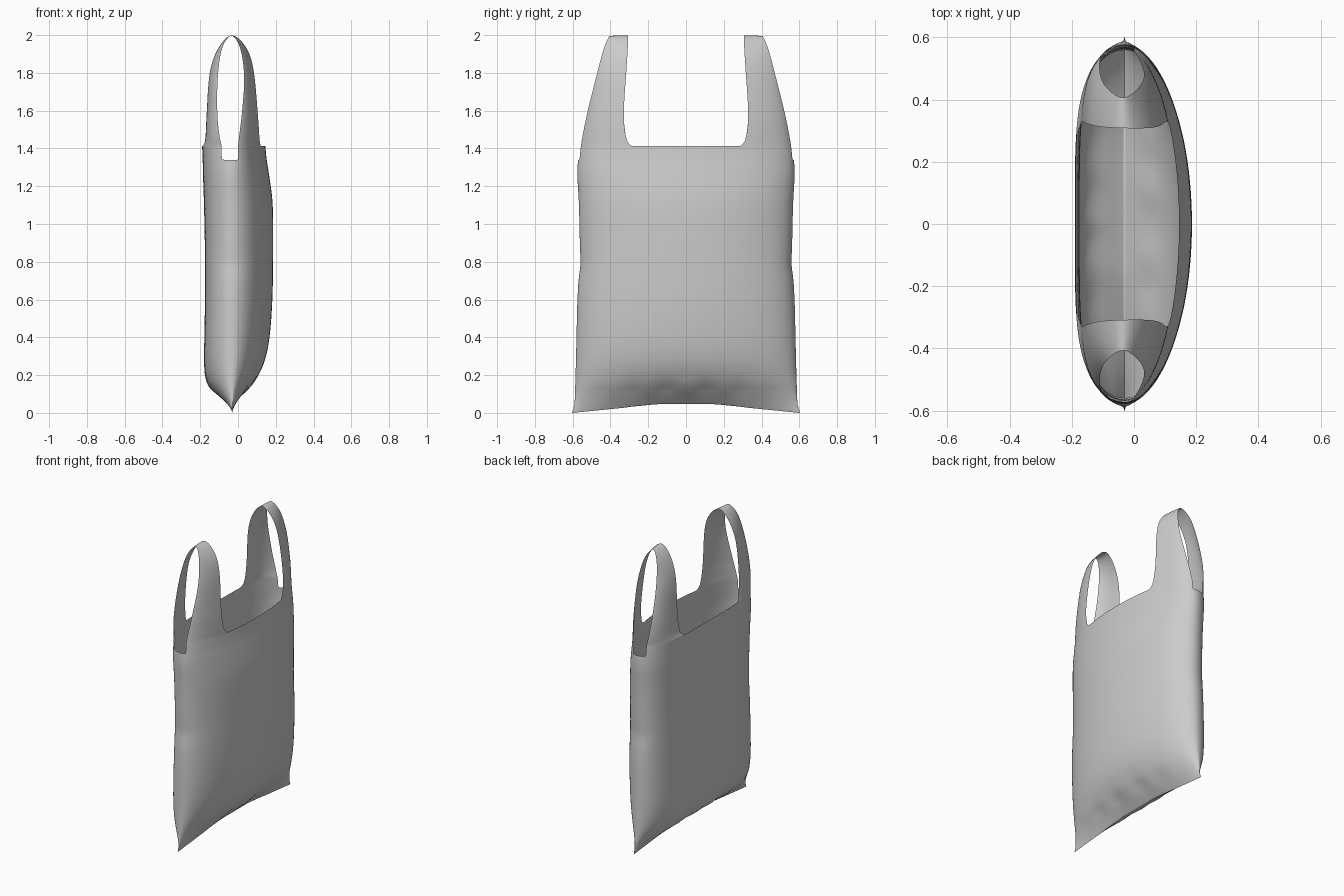
import bpy, bmesh, math
from mathutils import Vector

if "Cube" in bpy.data.objects:
    bpy.data.objects.remove(bpy.data.objects["Cube"])

CX = -0.03           # x of the side seam
Q_SLOT = {-1: 0.155, 1: 0.11}   # half width of the side slot, as ring parameter
Q_LIP = 0.66         # ring parameter where the strap meets the lip
N_LIP, N_STRAP, N_SLOT = 10, 12, 4


def spline(pts, sub):
    """Catmull-Rom through tuples of any length."""
    out = []
    for i in range(len(pts) - 1):
        a, b, c, d = (pts[max(0, min(len(pts) - 1, i + k))] for k in (-1, 0, 1, 2))
        for s in range(sub):
            t = s / sub
            out.append([0.5 * (2 * q + (r - p) * t + (2 * p - 5 * q + 4 * r - w) * t * t
                               + (3 * q - p - 3 * r + w) * t ** 3)
                        for p, q, r, w in zip(a, b, c, d)])
    return out + [list(pts[-1])]


def body_point(row, side, q):
    """Point on the bag wall; q = 0 at the end seam, 1 at mid-width."""
    z, w, dl, dr, n = row
    f = math.cos(q * math.pi / 2)
    if q > 0.9999:
        f = 0.0
    h = math.sqrt(max(0.0, 1 - f ** (n if side < 0 else 2)))
    x = CX + side * max(0, dl if side < 0 else dr) * h
    y = w * f
    # bottom seam arches up in the middle
    arch = 0.045 * max(0, min(1, (0.6 - y) / 0.45)) * max(0, 1 - z / 0.3) ** 2
    # soft creases above the seam and a dent at the end
    x += side * h * 0.006 * math.sin(y * 34 + side) * math.exp(-((z - 0.11) / 0.05) ** 2) * (1 - f)
    y -= 0.010 * math.exp(-((z - 0.8) / 0.04) ** 2) * math.exp(-(q / 0.25) ** 2)
    return Vector((x, y, z + arch))


# wall sections: z, half width, left depth, right depth, left squareness
SECTIONS = [(0, .605, 0, 0, 2), (.04, .592, .045, .03, 2.2), (.1, .588, .105, .075, 2.6),
            (.17, .586, .14, .125, 3.2), (.27, .583, .15, .17, 4), (.4, .58, .148, .197, 4.5),
            (.6, .575, .145, .212, 4.5), (.85, .563, .145, .216, 4.5), (1.1, .567, .15, .214, 4.5),
            (1.25, .575, .155, .196, 4.5), (1.34, .572, .157, .182, 4.5), (1.412, .565, .16, .175, 4.5)]
SUB = 4
rows = spline(SECTIONS, SUB)
slot_row = (len(SECTIONS) - 2) * SUB

# ring columns from left middle, round the +y end, to right middle
def side_columns(side):
    qs = Q_SLOT[side]
    cols = [1 + (Q_LIP - 1) * i / N_LIP for i in range(N_LIP)]
    cols += [Q_LIP + (qs - Q_LIP) * i / N_STRAP for i in range(N_STRAP)]
    cols += [qs * (1 - i / N_SLOT) for i in range(N_SLOT)]
    return [(side, q) for q in cols]

left, right = side_columns(-1), side_columns(1)
columns = left + [(1, 0.0)] + right[::-1]
tip = len(left)

bm = bmesh.new()


def add_grid(points, skip=lambda i, j: False):
    vs = [[bm.verts.new(p) for p in r] for r in points]
    for i in range(len(vs) - 1):
        for j in range(len(vs[0]) - 1):
            if not skip(i, j):
                bm.faces.new((vs[i][j], vs[i + 1][j], vs[i + 1][j + 1], vs[i][j + 1]))


# bag wall with the end slot left open
add_grid([[body_point(r, s, q) for s, q in columns] for r in rows],
         lambda i, j: i >= slot_row and tip - N_SLOT <= j < tip + N_SLOT)

# strap: edge curves from left lip, over the top, to right lip
top = rows[-1]


def base(side, w):
    return body_point(top, side, Q_LIP + (Q_SLOT[side] - Q_LIP) * w)


inner = [tuple(base(-1, 0)), (-.173, .315, 1.45), (-.166, .33, 1.58), (-.15, .322, 1.8),
         (-.105, .312, 1.93), (-.035, .308, 2.0), (.04, .308, 1.94), (.082, .315, 1.82),
         (.105, .33, 1.58), (.114, .315, 1.45), tuple(base(1, 0))]
outer = [tuple(base(-1, 1)), (-.1, .543, 1.48), (-.11, .52, 1.6), (-.107, .475, 1.78),
         (-.085, .435, 1.93), (-.035, .405, 1.998), (.012, .435, 1.93), (.033, .475, 1.78),
         (.022, .52, 1.6), (.008, .545, 1.48), tuple(base(1, 1))]
ei, eo = spline(inner, 4), spline(outer, 4)
strap = []
for k, (a, b) in enumerate(zip(ei, eo)):
    a, b = Vector(a), Vector(b)
    t = 2 * k / (len(ei) - 1) - 1
    side = -1 if t < 0 else 1
    line = []
    for i in range(N_STRAP + 1):
        w = i / N_STRAP
        bulge = base(side, w) - base(side, 0).lerp(base(side, 1), w)
        line.append(a.lerp(b, w) + bulge * abs(t))
    strap.append(line)
add_grid(strap)

bmesh.ops.remove_doubles(bm, verts=bm.verts, dist=0.0004)
loose = [v for v in bm.verts if not v.link_faces]
bmesh.ops.delete(bm, geom=loose, context='VERTS')
for f in bm.faces:
    f.smooth = True
mesh = bpy.data.meshes.new("carrier_bag")
bm.to_mesh(mesh)
bm.free()
bag = bpy.data.objects.new("carrier_bag", mesh)
bpy.context.collection.objects.link(bag)

# second half and smoothing
mir = bag.modifiers.new("Mirror", 'MIRROR')
mir.use_axis = (False, True, False)
mir.merge_threshold = 0.0005
sub = bag.modifiers.new("Smooth", 'SUBSURF')
sub.levels = sub.render_levels = 1
